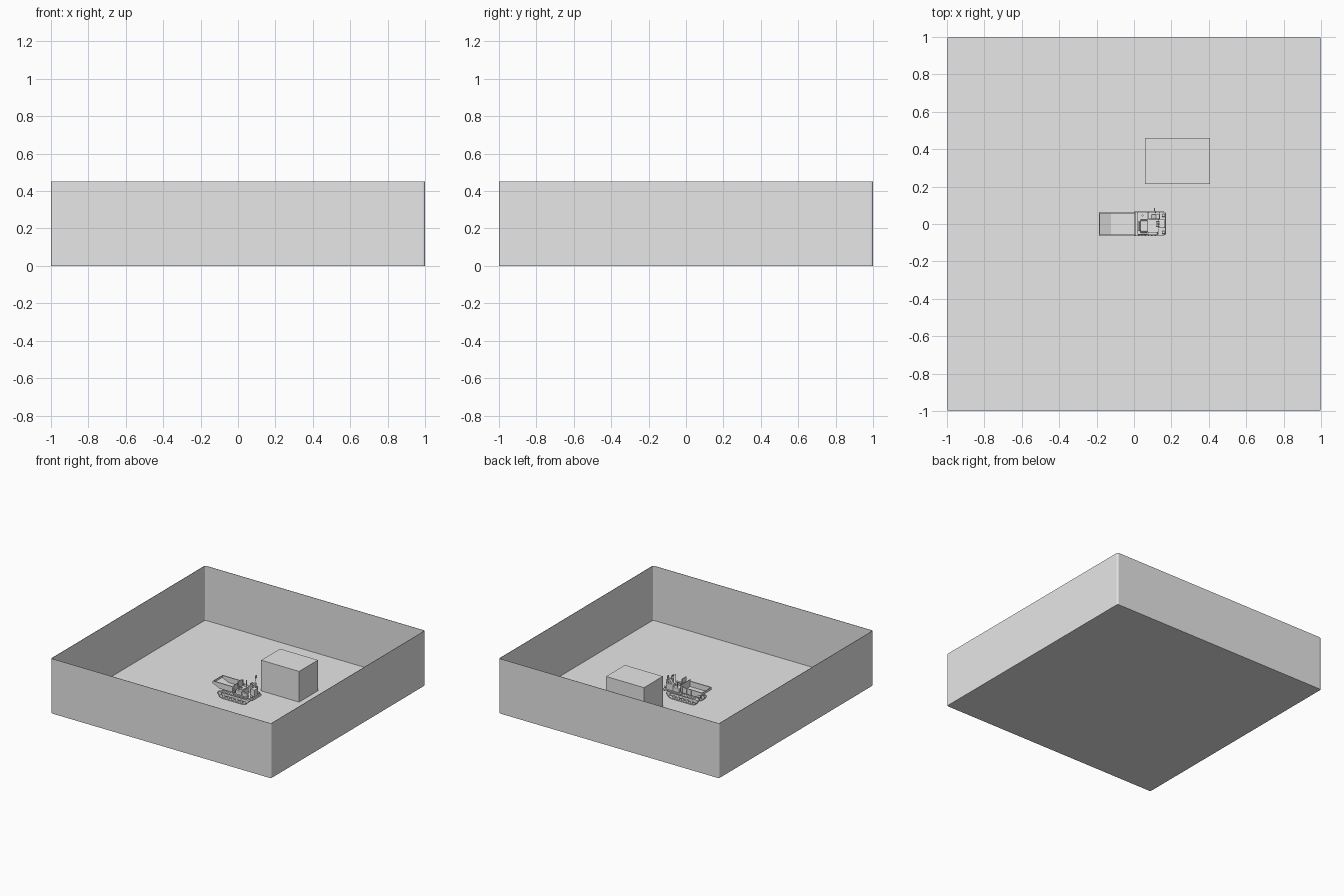
import bpy, bmesh, math
from mathutils import Vector

cube = bpy.data.objects.get("Cube")
if cube:
    bpy.data.objects.remove(cube, do_unlink=True)

grey = bpy.data.materials.new("plain grey")
grey.use_nodes = True
grey.diffuse_color = (0.8, 0.8, 0.8, 1)
grey.node_tree.nodes["Principled BSDF"].inputs["Base Color"].default_value = (0.8, 0.8, 0.8, 1)


def finish(name, bm):
    bmesh.ops.recalc_face_normals(bm, faces=bm.faces)
    mesh = bpy.data.meshes.new(name)
    bm.to_mesh(mesh)
    bm.free()
    mesh.materials.append(grey)
    obj = bpy.data.objects.new(name, mesh)
    bpy.context.collection.objects.link(obj)
    return obj


def box(name, x, y, z, bevel=0):
    """Box from (min, max) pairs, with optional bevelled edges."""
    bm = bmesh.new()
    bmesh.ops.create_cube(bm, size=1)
    for v in bm.verts:
        v.co = [(a + b) / 2 + c * (b - a) for c, (a, b) in zip(v.co, (x, y, z))]
    if bevel:
        bmesh.ops.bevel(bm, geom=bm.edges[:], offset=bevel, segments=2,
                        profile=0.5, affect='EDGES')
    return finish(name, bm)


def profile_xz(name, points, y0, y1):
    """Side profile in x and z, extruded along y."""
    bm = bmesh.new()
    face = bm.faces.new([bm.verts.new((x, y0, z)) for x, z in points])
    new = bmesh.ops.extrude_face_region(bm, geom=[face])["geom"]
    bmesh.ops.translate(bm, vec=(0, y1 - y0, 0),
                        verts=[g for g in new if isinstance(g, bmesh.types.BMVert)])
    return finish(name, bm)


def rod(name, start, end, radius, sides=10):
    """Cylinder between two points."""
    a, b = Vector(start), Vector(end)
    bm = bmesh.new()
    bmesh.ops.create_cone(bm, cap_ends=True, segments=sides, radius1=radius,
                          radius2=radius, depth=(b - a).length)
    turn = (b - a).to_track_quat('Z', 'Y').to_matrix()
    for v in bm.verts:
        v.co = turn @ v.co + (a + b) / 2
    return finish(name, bm)


# Open enclosure: floor and four thin walls with softened corners
bm = bmesh.new()
bmesh.ops.create_cube(bm, size=1)
for v in bm.verts:
    v.co = (v.co.x * 2, v.co.y * 2, (v.co.z + 0.5) * 0.45)
upright = [e for e in bm.edges if abs(e.verts[0].co.z - e.verts[1].co.z) > 0.1]
bmesh.ops.bevel(bm, geom=upright, offset=0.013, segments=3, profile=0.5, affect='EDGES')
bmesh.ops.delete(bm, geom=[f for f in bm.faces if f.calc_center_median().z > 0.44],
                 context='FACES_ONLY')
bmesh.ops.recalc_face_normals(bm, faces=bm.faces)
enclosure = finish("enclosure", bm)
shell = enclosure.modifiers.new("wall thickness", 'SOLIDIFY')
shell.thickness = 0.003
shell.offset = -1

# Storage block
box("block", (0.06, 0.405), (0.215, 0.46), (0.003, 0.255))

# Crawler tracks: belt loop with sloped ends, wheels and tread bars
G = 0.003
loop = [(-0.105, G), (0.085, G), (0.11, 0.009), (0.137, 0.032), (0.14, 0.043),
        (0.13, 0.052), (0.115, 0.055), (-0.125, 0.055), (-0.142, 0.05),
        (-0.147, 0.04), (-0.142, 0.03), (-0.122, 0.009)]
centre = Vector((-0.004, 0.029))
inner = [(centre.x + (x - centre.x) * 0.95, centre.y + (z - centre.y) * 0.76) for x, z in loop]
for side, s in (("right", -1), ("left", 1)):
    y0, y1 = sorted((s * 0.03, s * 0.062))
    bm = bmesh.new()
    rings = [[bm.verts.new((x, y, z)) for x, z in pts]
             for pts, y in ((loop, y0), (loop, y1), (inner, y1), (inner, y0))]
    n = len(loop)
    for k in range(4):
        a, b = rings[k], rings[(k + 1) % 4]
        for i in range(n):
            j = (i + 1) % n
            bm.faces.new((a[i], a[j], b[j], b[i]))
    finish(f"{side}_track_belt", bm)
    for i in range(5):
        x = -0.09 + i * 0.04
        rod(f"{side}_road_wheel_{i + 1}", (x, y0 + 0.005, 0.02), (x, y1 - 0.004, 0.02), 0.012, 16)
    for label, x in (("drive", 0.117), ("idler", -0.123)):
        rod(f"{side}_{label}_wheel", (x, y0 + 0.004, 0.038), (x, y1 - 0.003, 0.038), 0.014, 16)
    box(f"{side}_track_frame", (-0.115, 0.11), (s * 0.046 - 0.007, s * 0.046 + 0.007), (0.024, 0.044))
    for i in range(14):
        x = -0.118 + i * 0.0175
        box(f"{side}_tread_bar_{i + 1}", (x, x + 0.007), (y0 - 0.001, y1 + 0.001), (0.054, 0.057))

# Chassis between the tracks
box("chassis", (-0.12, 0.125), (-0.031, 0.031), (0.03, 0.062))
box("deck", (0.0, 0.16), (-0.062, 0.066), (0.06, 0.07), 0.002)
for s, side in ((-1, "right"), (1, "left")):
    box(f"{side}_bed_rail", (-0.15, 0.01), (s * 0.025 - 0.004, s * 0.025 + 0.004), (0.06, 0.078))

# Dump bed: floor, sloped tail, side panels, headboard and ribs
profile_xz("bed_floor", [(-0.185, 0.104), (-0.125, 0.077), (0.003, 0.077),
                         (0.003, 0.082), (-0.124, 0.082), (-0.183, 0.109)], -0.058, 0.058)
side_shape = [(-0.185, 0.104), (-0.125, 0.077), (0.005, 0.077), (0.005, 0.123), (-0.185, 0.123)]
for s, side in ((-1, "right"), (1, "left")):
    y0, y1 = sorted((s * 0.057, s * 0.06))
    profile_xz(f"{side}_bed_panel", side_shape, y0, y1)
    box(f"{side}_bed_lip", (-0.186, 0.006), (s * 0.0605 - 0.004, s * 0.0605 + 0.004), (0.12, 0.126))
    for i in range(4):
        x = -0.13 + i * 0.04
        box(f"{side}_bed_rib_{i + 1}", (x, x + 0.006), (s * 0.0615 - 0.002, s * 0.0615 + 0.002), (0.08, 0.121))
box("headboard", (0.002, 0.007), (-0.062, 0.062), (0.077, 0.14))
box("tailboard", (-0.187, -0.183), (-0.062, 0.062), (0.104, 0.124))
rod("tipping_ram", (-0.02, 0, 0.05), (-0.07, 0, 0.078), 0.006)

# Engine housing and operator station
box("engine_housing", (0.018, 0.075), (-0.058, 0.064), (0.07, 0.105), 0.004)
box("side_locker", (0.075, 0.14), (0.025, 0.064), (0.07, 0.122), 0.004)
box("right_locker", (0.075, 0.125), (-0.06, -0.042), (0.07, 0.1), 0.003)
box("front_cowl", (0.128, 0.166), (-0.022, 0.024), (0.07, 0.128), 0.004)
box("front_bumper", (0.15, 0.17), (-0.058, 0.062), (0.05, 0.068), 0.004)
for s, side in ((-1, "right"), (1, "left")):
    rod(f"{side}_headlamp", (0.15, s * 0.045, 0.078), (0.165, s * 0.045, 0.078), 0.008, 14)

# Seat
box("seat_cushion", (0.03, 0.075), (-0.04, 0.016), (0.105, 0.117), 0.004)
profile_xz("seat_back", [(0.026, 0.112), (0.036, 0.112), (0.03, 0.165), (0.022, 0.165)], -0.038, 0.014)
for y in (-0.044, 0.02):
    box("armrest", (0.034, 0.07), (y - 0.003, y + 0.003), (0.128, 0.133), 0.001)
    rod("armrest_post", (0.04, y, 0.1), (0.04, y, 0.13), 0.002, 8)

# Control console, levers, exhaust and mirror
profile_xz("control_console", [(0.092, 0.12), (0.135, 0.12), (0.135, 0.152), (0.118, 0.154)], 0.026, 0.05)
for i in range(3):
    y = -0.012 + i * 0.012
    rod(f"lever_{i + 1}", (0.138, y, 0.12), (0.122, y, 0.162), 0.0015, 8)
    rod(f"lever_knob_{i + 1}", (0.123, y, 0.16), (0.12, y, 0.168), 0.0035, 10)
rod("exhaust_pipe", (0.045, 0.046, 0.1), (0.045, 0.046, 0.15), 0.005, 14)
rod("mirror_post", (0.115, 0.06, 0.12), (0.11, 0.075, 0.185), 0.0015, 8)
box("mirror", (0.107, 0.113), (0.068, 0.086), (0.172, 0.196), 0.002)

# Guard rail around the operator
rail = [(0.13, -0.055, 0.068), (0.13, -0.055, 0.15), (0.13, -0.025, 0.15), (0.13, -0.025, 0.1)]
for i in range(3):
    rod(f"guard_rail_{i + 1}", rail[i], rail[i + 1], 0.002, 8)

# Smooth the round parts
bpy.ops.object.select_all(action='DESELECT')
for obj in bpy.context.collection.objects:
    if obj.type == 'MESH' and any(w in obj.name for w in ("wheel", "pipe", "lamp", "post", "lever", "rail_", "ram")):
        obj.select_set(True)
        bpy.context.view_layer.objects.active = obj
bpy.ops.object.shade_smooth_by_angle(angle=math.radians(35))
